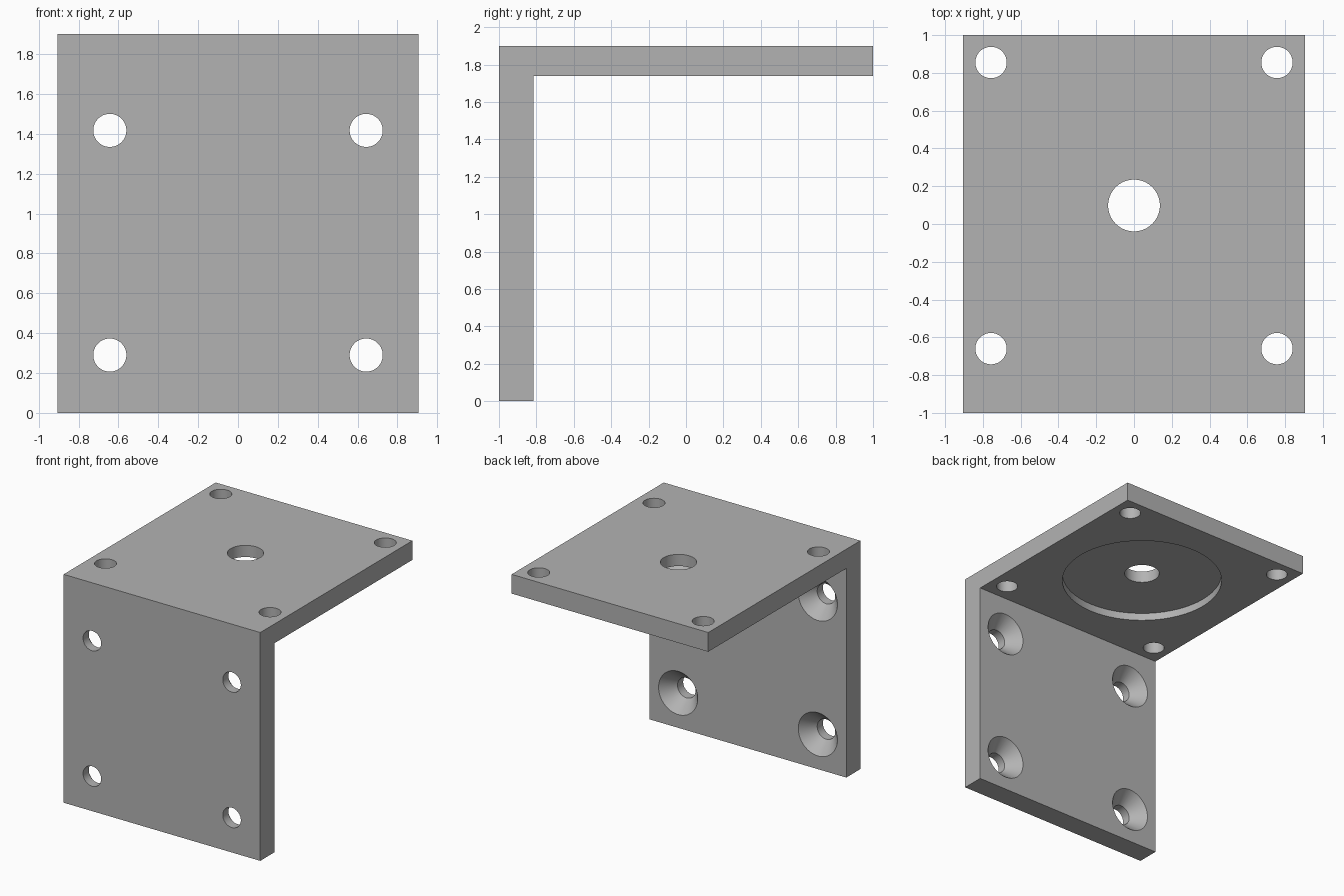
import bpy, bmesh, math
from mathutils import Matrix, Vector

if "Cube" in bpy.data.objects:
    bpy.data.objects.remove(bpy.data.objects["Cube"], do_unlink=True)

HALF_W, HEIGHT = 0.905, 1.9
WALL_BACK = -0.815      # inner face of the upright plate
SHELF_LOW = 1.74        # underside of the shelf
HOLE_R = 0.083
SIDES = 64

grey = bpy.data.materials.new("plain grey")
grey.use_nodes = True
grey.diffuse_color = (0.45, 0.45, 0.45, 1)
grey.node_tree.nodes["Principled BSDF"].inputs["Base Color"].default_value = grey.diffuse_color


def make_object(name, bm):
    bmesh.ops.recalc_face_normals(bm, faces=bm.faces)
    mesh = bpy.data.meshes.new(name)
    bm.to_mesh(mesh)
    bm.free()
    mesh.materials.append(grey)
    obj = bpy.data.objects.new(name, mesh)
    bpy.context.collection.objects.link(obj)
    return obj


def box(name, low, high):
    low, high = Vector(low), Vector(high)
    bm = bmesh.new()
    place = Matrix.Translation((low + high) / 2) @ Matrix.Diagonal((*(high - low), 1))
    bmesh.ops.create_cube(bm, size=1, matrix=place)
    return make_object(name, bm)


def add_turned(bm, profile, place):
    """Solid of revolution from (radius, height) points, capped at both ends."""
    rings = []
    for r, h in profile:
        angles = [2 * math.pi * i / SIDES for i in range(SIDES)]
        rings.append([bm.verts.new(place @ Vector((r * math.cos(a), r * math.sin(a), h)))
                      for a in angles])
    for a, b in zip(rings, rings[1:]):
        for i in range(SIDES):
            j = (i + 1) % SIDES
            bm.faces.new((a[i], a[j], b[j], b[i]))
    bm.faces.new(rings[0][::-1])
    bm.faces.new(rings[-1])


def carve(obj, bm):
    """Cut the turned solids out of a plate and shade the result."""
    cutter = make_object(obj.name + "_cutter", bm)
    cutter.hide_render = True
    mod = obj.modifiers.new("holes", "BOOLEAN")
    mod.operation, mod.solver, mod.object = "DIFFERENCE", "EXACT", cutter
    bpy.ops.object.select_all(action="DESELECT")
    obj.select_set(True)
    bpy.context.view_layer.objects.active = obj
    bpy.ops.object.modifier_apply(modifier=mod.name)
    bpy.data.objects.remove(cutter, do_unlink=True)
    bpy.ops.object.shade_smooth_by_angle(angle=math.radians(30))


# Upright plate with four screw holes, countersunk on the inner face
wall = box("upright_plate", (-HALF_W, -1, 0), (HALF_W, WALL_BACK, HEIGHT))
bm = bmesh.new()
to_back = Matrix.Rotation(math.radians(-90), 4, "X")
screw = [(HOLE_R, -0.1), (HOLE_R, 0.075), (0.18, 0.185), (0.18, 0.3)]
for x in (-0.643, 0.643):
    for z in (0.29, 1.417):
        add_turned(bm, screw, Matrix.Translation((x, -1, z)) @ to_back)
carve(wall, bm)

# Shelf with corner holes, a centre bore and a round recess underneath
shelf = box("shelf_plate", (-HALF_W, WALL_BACK, SHELF_LOW), (HALF_W, 1, HEIGHT))
bm = bmesh.new()
for x in (-0.757, 0.757):
    for y in (-0.66, 0.855):
        add_turned(bm, [(HOLE_R, -0.1), (HOLE_R, 0.3)], Matrix.Translation((x, y, SHELF_LOW)))
bore = [(0.63, -0.1), (0.63, 0.063), (0.137, 0.063), (0.137, 0.3)]
add_turned(bm, bore, Matrix.Translation((0, 0.098, SHELF_LOW)))
carve(shelf, bm)
